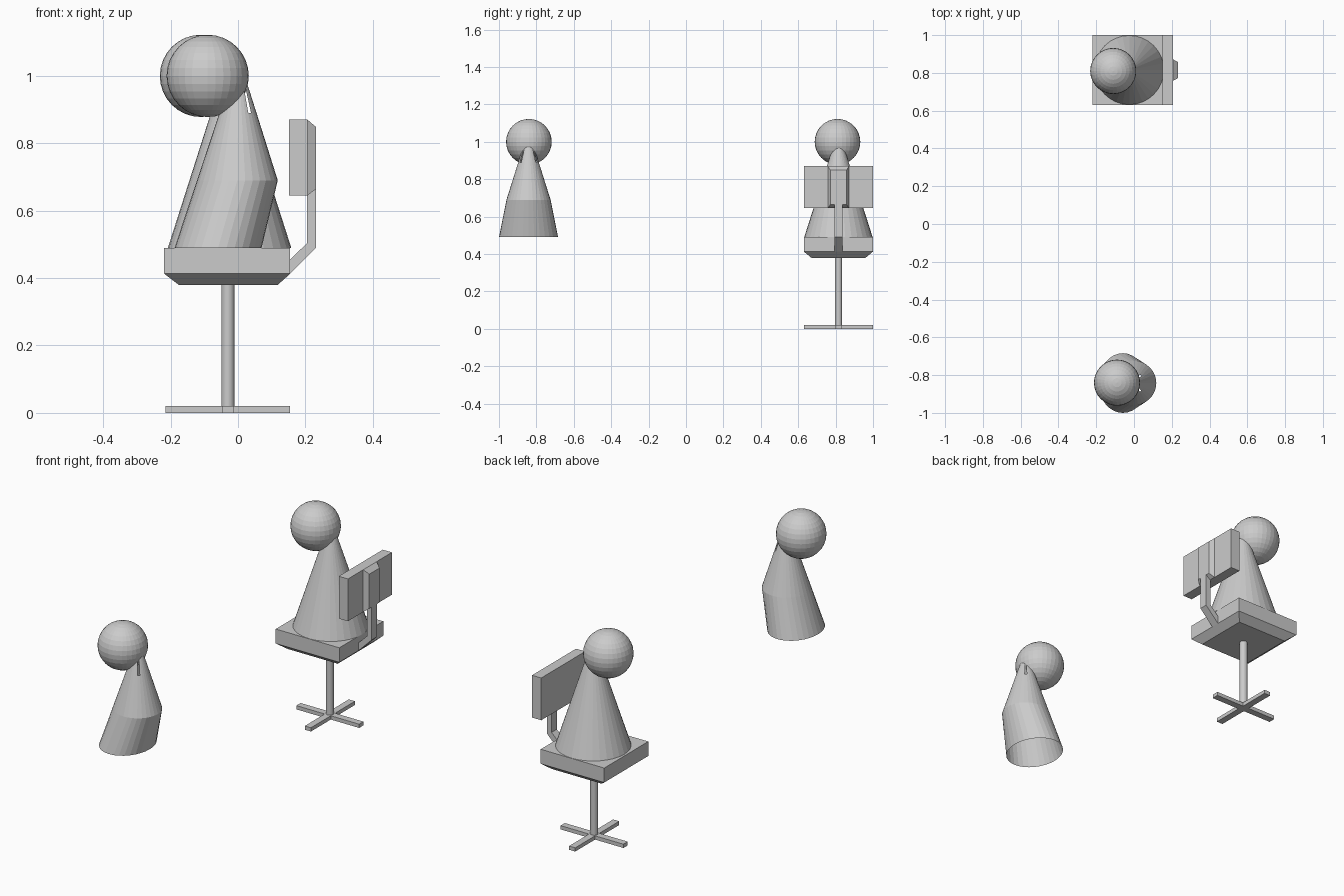
import bpy, bmesh, math

if "Cube" in bpy.data.objects:
    bpy.data.objects.remove(bpy.data.objects["Cube"])

CX, CY = -0.03, 0.815     # chair axis
SX = -0.025               # seated body axis


def finish(name, bm):
    bmesh.ops.recalc_face_normals(bm, faces=bm.faces)
    me = bpy.data.meshes.new(name)
    bm.to_mesh(me)
    bm.free()
    ob = bpy.data.objects.new(name, me)
    bpy.context.collection.objects.link(ob)
    return ob


def loft(name, loops, caps=True, skip=()):
    """Skin a list of equal-length point loops; skip holds (ring, side) faces left open."""
    bm = bmesh.new()
    rings = [[bm.verts.new(p) for p in loop] for loop in loops]
    n = len(rings[0])
    for r, (a, b) in enumerate(zip(rings, rings[1:])):
        for i in range(n):
            if (r, i) not in skip:
                j = (i + 1) % n
                bm.faces.new((a[i], a[j], b[j], b[i]))
    if caps:
        bm.faces.new(rings[0])
        bm.faces.new(rings[-1])
    return finish(name, bm)


def rect(x0, x1, y0, y1, z):
    return [(x0, y0, z), (x1, y0, z), (x1, y1, z), (x0, y1, z)]


def rect_x(x, y0, y1, z0, z1):
    return [(x, y0, z0), (x, y1, z0), (x, y1, z1), (x, y0, z1)]


def ellipse(cx, cy, z, rx, ry, n=32):
    return [(cx + rx * math.cos(2 * math.pi * i / n),
             cy + ry * math.sin(2 * math.pi * i / n), z) for i in range(n)]


def head(name, x, y):
    bm = bmesh.new()
    bmesh.ops.create_uvsphere(bm, u_segments=32, v_segments=16, radius=0.122)
    bmesh.ops.translate(bm, verts=bm.verts, vec=(x, y, 1.0))
    finish(name, bm)


# Seat cushion with chamfered underside
loft("seat", [rect(-0.176, 0.118, 0.67, 0.96, 0.38),
              rect(-0.219, 0.155, 0.63, 1.0, 0.413),
              rect(-0.219, 0.155, 0.63, 1.0, 0.49)])

# Post and crossed foot bars
loft("post", [ellipse(CX, CY, z, 0.019, 0.019) for z in (0.005, 0.385)])
for name, hx, hy in (("foot_bar_x", 0.185, 0.018), ("foot_bar_y", 0.018, 0.185)):
    loft(name, [rect(CX - hx, CX + hx, CY - hy, CY + hy, z) for z in (0, 0.02)])

# Backrest and the tapered mount behind it
loft("backrest", [rect_x(x, 0.63, 1.0, 0.645, 0.87) for x in (0.152, 0.206)])
loft("backrest_mount", [rect_x(0.206, 0.758, 0.872, 0.645, 0.87),
                        rect_x(0.232, 0.772, 0.858, 0.665, 0.848)])

# Bent arm joining the seat and backrest
profile = [(0.155, 0.413), (0.232, 0.49), (0.232, 0.67),
           (0.205, 0.67), (0.205, 0.504), (0.155, 0.455)]
loft("backrest_arm", [[(x, y, z) for x, z in profile] for y in (0.793, 0.837)])

# Seated figure: plain cone body
loft("seated_body", [ellipse(SX, CY, 0.49, 0.183, 0.183),
                     ellipse(SX, CY, 1.06, 0.001, 0.001)], caps=False)
head("seated_head", -0.11, 0.81)

# Second figure: cone bent forward at the waist, open base, two slits at the neck
PY = -0.842
loft("bent_body", [ellipse(-0.059, PY, 0.49, 0.129, 0.158),
                   ellipse(-0.002, PY, 0.69, 0.12, 0.118),
                   ellipse(0, PY, 0.89, 0.055, 0.055),
                   ellipse(0, PY, 1.06, 0.001, 0.001)],
     caps=False, skip={(2, 4), (2, 27)})
head("bent_head", -0.09, PY + 0.002)
